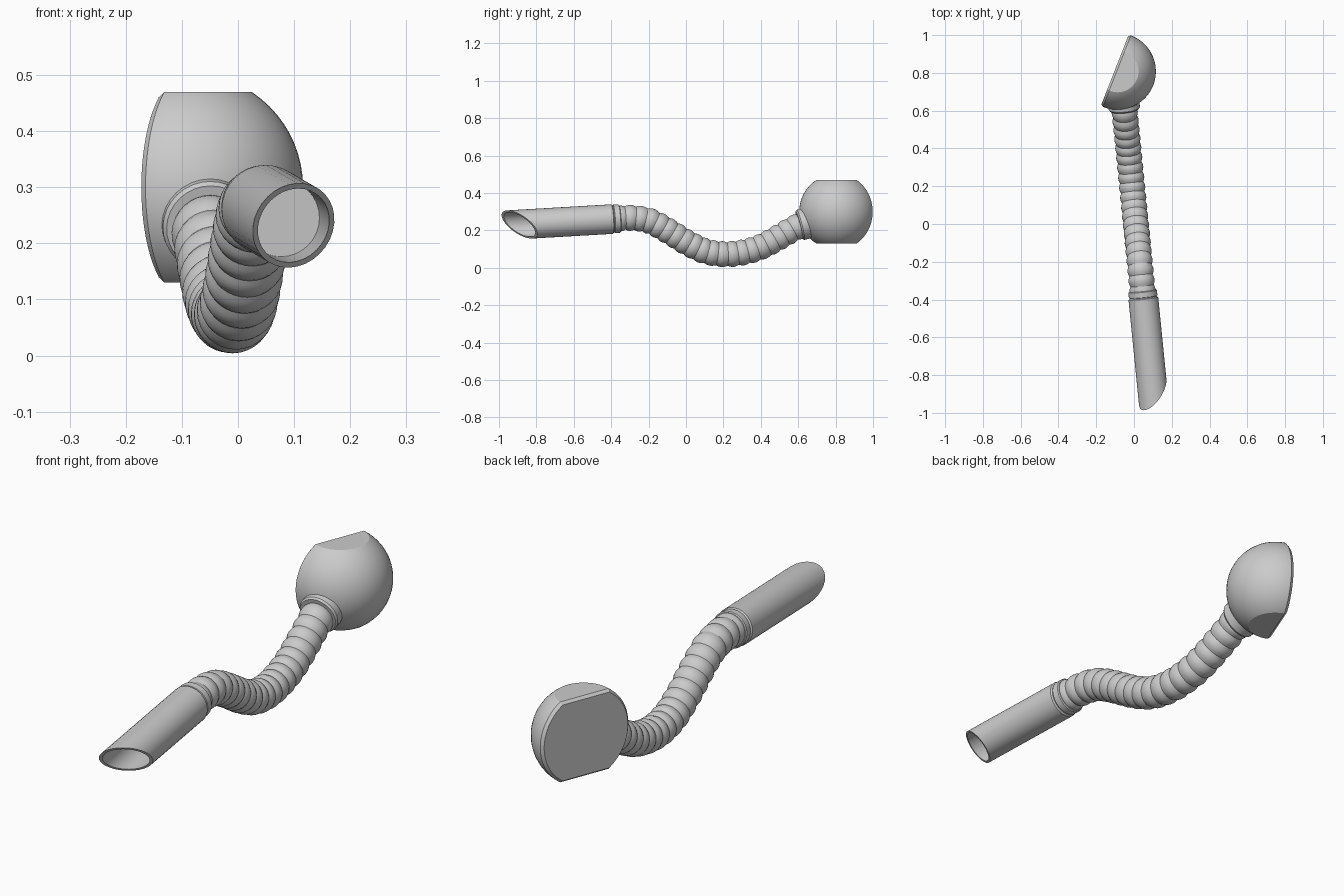
import bpy, bmesh, math
from mathutils import Vector

if "Cube" in bpy.data.objects:
    bpy.data.objects.remove(bpy.data.objects["Cube"])

N = 32
SIDE = Vector((1, 0.1, 0)).normalized()   # horizontal, square to the vertical plane of the path


def centre(y, z):
    return Vector((0.01 - 0.1 * y, y, z))


def finish(bm, name):
    bmesh.ops.recalc_face_normals(bm, faces=bm.faces)
    me = bpy.data.meshes.new(name)
    bm.to_mesh(me)
    bm.free()
    ob = bpy.data.objects.new(name, me)
    bpy.context.collection.objects.link(ob)
    bpy.ops.object.select_all(action='DESELECT')
    ob.select_set(True)
    bpy.context.view_layer.objects.active = ob
    bpy.ops.object.shade_smooth_by_angle(angle=math.radians(30))
    return ob


def loft(name, rings, cut=None):
    """Skin circles given as (centre, tangent, radius, on_cut_plane)."""
    bm = bmesh.new()
    loops = []
    for c, t, r, on_cut in rings:
        t = t.normalized()
        up = SIDE.cross(t)
        loop = []
        for i in range(N):
            a = 2 * math.pi * i / N
            p = c + r * (math.cos(a) * SIDE + math.sin(a) * up)
            if on_cut:
                p += t * ((cut[0] - p).dot(cut[1]) / t.dot(cut[1]))
            loop.append(bm.verts.new(p))
        loops.append(loop)
    for a, b in zip(loops, loops[1:]):
        for i in range(N):
            j = (i + 1) % N
            bm.faces.new((a[i], a[j], b[j], b[i]))
    bm.faces.new(loops[0])
    bm.faces.new(loops[-1])
    return finish(bm, name)


def turned(name, origin, axis, profile):
    axis = axis.normalized()
    return loft(name, [(origin + axis * d, axis, r, False) for d, r in profile])


# Flexible ribbed hose along an S-shaped path
ctrl = [(-0.48, 0.256), (-0.38, 0.262), (-0.3, 0.267), (-0.2, 0.252), (-0.1, 0.2), (0, 0.138),
        (0.1, 0.09), (0.2, 0.073), (0.3, 0.082), (0.4, 0.112), (0.5, 0.165), (0.59, 0.217),
        (0.67, 0.245), (0.75, 0.265)]
pts = [centre(*p) for p in ctrl]
path = []
for p0, p1, p2, p3 in zip(pts, pts[1:], pts[2:], pts[3:]):
    for k in range(30):
        t = k / 30
        path.append(0.5 * (2 * p1 + (p2 - p0) * t + (2 * p0 - 5 * p1 + 4 * p2 - p3) * t**2
                           + (3 * p1 - p0 - 3 * p2 + p3) * t**3))
lengths = [0]
for a, b in zip(path, path[1:]):
    lengths.append(lengths[-1] + (b - a).length)


def along(s):
    for i in range(len(path) - 1):
        if lengths[i + 1] >= s or i == len(path) - 2:
            f = (s - lengths[i]) / (lengths[i + 1] - lengths[i])
            j, k = max(i - 2, 0), min(i + 3, len(path) - 1)
            return path[i].lerp(path[i + 1], f), path[k] - path[j]


RIBS, SUB = 21, 5
rings = []
for i in range(RIBS * SUB + 1):
    c, t = along(lengths[-1] * i / (RIBS * SUB))
    rings.append((c, t, 0.062 + 0.0075 * abs(math.sin(math.pi * i / SUB)), False))
loft("flexible_hose", rings)

# Front nozzle tube: hollow, with a slanted open end
back, tip = centre(-0.39, 0.261), centre(-0.89, 0.232)
axis = tip - back
plane = (tip, Vector((-0.99, 1, 0.99)))
loft("nozzle_tube", [(back, axis, 0.073, False), (back + axis * 0.01, axis, 0.079, False),
                     (tip, axis, 0.079, True), (tip, axis, 0.069, True),
                     (back.lerp(tip, 0.55), axis, 0.069, False)], plane)

# Stepped ring where hose meets nozzle
turned("nozzle_ring", centre(-0.395, 0.261), centre(-0.35, 0.264) - centre(-0.395, 0.261),
       [(0, 0.07), (0.008, 0.07), (0.01, 0.076), (0.038, 0.076), (0.042, 0.072)])

# Collar where hose meets the head
turned("head_collar", centre(0.605, 0.228), Vector((-0.1, 1, 0.26)),
       [(0, 0.068), (0, 0.077), (0.008, 0.083), (0.045, 0.083), (0.05, 0.078), (0.07, 0.07)])

# Head: half ball, flat on top, bottom and rear, with a chamfered rear face
R, mid = 0.203, Vector((-0.087, 0.808, 0.3))
bm = bmesh.new()
bmesh.ops.create_uvsphere(bm, u_segments=48, v_segments=32, radius=R)
bmesh.ops.translate(bm, verts=bm.verts, vec=mid)
rear = Vector((-0.931, 0.365, 0))
for n, d in ((Vector((0, 0, 1)), 0.17), (Vector((0, 0, -1)), 0.17), (rear, 0.004)):
    res = bmesh.ops.bisect_plane(bm, geom=bm.verts[:] + bm.edges[:] + bm.faces[:],
                                 plane_co=mid + n * d, plane_no=n, clear_outer=True)
    rim = [e for e in res['geom_cut'] if isinstance(e, bmesh.types.BMEdge)]
    cap = bmesh.ops.contextual_create(bm, geom=rim)['faces']
bmesh.ops.inset_region(bm, faces=cap, thickness=0.01)
bmesh.ops.translate(bm, verts=list({v for f in cap for v in f.verts}), vec=rear * 0.012)
finish(bm, "head")
